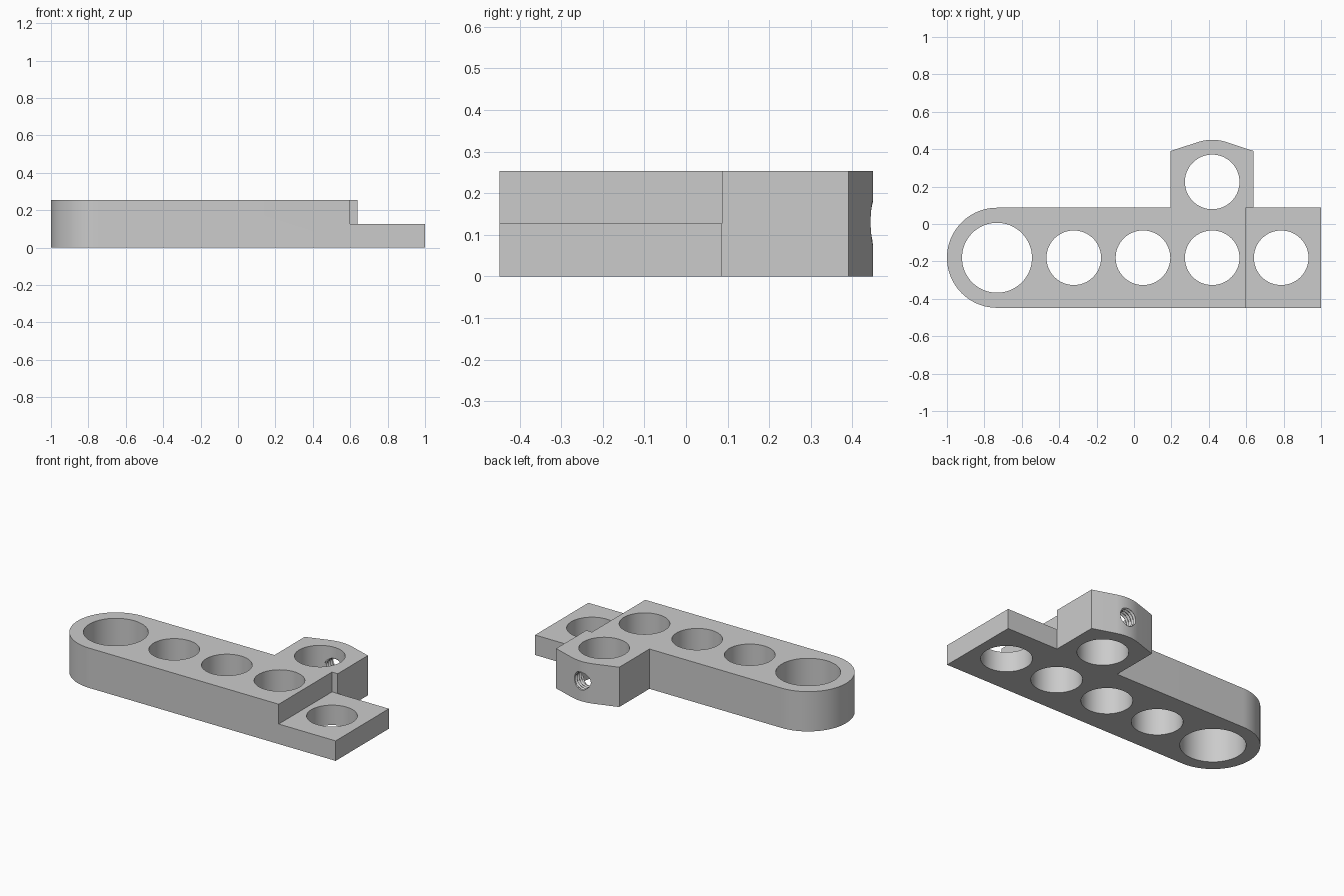
import bpy, bmesh, math

cube = bpy.data.objects.get("Cube")
if cube:
    bpy.data.objects.remove(cube, do_unlink=True)

HEIGHT, STEP = 0.253, 0.127
FRONT, BACK = -0.448, 0.087        # long sides of the bar
MID = (FRONT + BACK) / 2
ROUND = (BACK - FRONT) / 2
LUG_X, LUG_Y, LUG_HALF = 0.418, 0.225, 0.222

grey = bpy.data.materials.new("Metal grey")
grey.use_nodes = True
colour = (0.6, 0.6, 0.6, 1)
grey.diffuse_color = colour
grey.node_tree.nodes["Principled BSDF"].inputs["Base Color"].default_value = colour


def make_object(name, bm):
    bmesh.ops.recalc_face_normals(bm, faces=bm.faces)
    mesh = bpy.data.meshes.new(name)
    bm.to_mesh(mesh)
    bm.free()
    mesh.materials.append(grey)
    obj = bpy.data.objects.new(name, mesh)
    bpy.context.collection.objects.link(obj)
    return obj


def prism(name, outline, z0, z1):
    bm = bmesh.new()
    face = bm.faces.new([bm.verts.new((x, y, z0)) for x, y in outline])
    top = bmesh.ops.extrude_face_region(bm, geom=[face])["geom"]
    for v in top:
        if isinstance(v, bmesh.types.BMVert):
            v.co.z = z1
    return make_object(name, bm)


def arc(cx, cy, r, start, end, steps):
    angles = [math.radians(start + (end - start) * i / steps) for i in range(steps + 1)]
    return [(cx + r * math.cos(a), cy + r * math.sin(a)) for a in angles]


def thread(name, x, z, y0, y1, radius, depth, pitch, sides=48):
    """Screw-shaped plug along y: radius follows a helical triangle wave."""
    bm = bmesh.new()
    rows = round((y1 - y0) / pitch * 8)
    rings = []
    for j in range(rows + 1):
        ring = []
        for i in range(sides):
            a = math.tau * i / sides
            wave = abs((j / 8 + i / sides) % 1 * 2 - 1)
            r = radius - depth * wave
            ring.append(bm.verts.new((x + r * math.cos(a), y0 + (y1 - y0) * j / rows,
                                      z + r * math.sin(a))))
        rings.append(ring)
    for low, high in zip(rings, rings[1:]):
        for i in range(sides):
            k = (i + 1) % sides
            bm.faces.new((low[i], low[k], high[k], high[i]))
    bm.faces.new(rings[0])
    bm.faces.new(rings[-1])
    return make_object(name, bm)


def cut(target, cutter):
    cutter.hide_render = True
    mod = target.modifiers.new("Cut", "BOOLEAN")
    mod.operation = "DIFFERENCE"
    mod.solver = "EXACT"
    mod.object = cutter
    bpy.context.view_layer.objects.active = target
    bpy.ops.object.modifier_apply(modifier=mod.name)
    bpy.data.objects.remove(cutter, do_unlink=True)


# Bar with rounded end and side lug, the lug's peak softly rounded
peak = arc(LUG_X, 0.2, 0.25, 72.5, 107.5, 10)
outline = [(1, FRONT), (1, BACK), (LUG_X + LUG_HALF, BACK), (LUG_X + LUG_HALF, 0.39)]
outline += peak
outline += [(LUG_X - LUG_HALF, 0.39), (LUG_X - LUG_HALF, BACK)]
outline += arc(-1 + ROUND, MID, ROUND, 90, 270, 48)
bar = prism("bracket_bar", outline, 0, HEIGHT)

# Step down to the thin end tab
cut(bar, prism("step_cutter", [(0.6, -1), (1.2, -1), (1.2, BACK), (0.6, BACK)], STEP, 1))

# Round through holes: one large, four in the row, one in the lug
holes = [(-1 + ROUND, MID, 0.187), (LUG_X, LUG_Y, 0.146)]
holes += [(x, MID, 0.146) for x in (-0.322, 0.048, LUG_X, 0.787)]
for x, y, r in holes:
    cut(bar, prism("hole_cutter", arc(x, y, r, 0, 360, 64)[:-1], -0.1, 0.4))

# Threaded set-screw hole from the lug's peak into its round hole
cut(bar, thread("thread_cutter", LUG_X, STEP, 0.3, 0.48, 0.062, 0.011, 0.02))

bpy.ops.object.select_all(action="DESELECT")
bar.select_set(True)
bpy.context.view_layer.objects.active = bar
bpy.ops.object.shade_smooth_by_angle(angle=math.radians(15))
